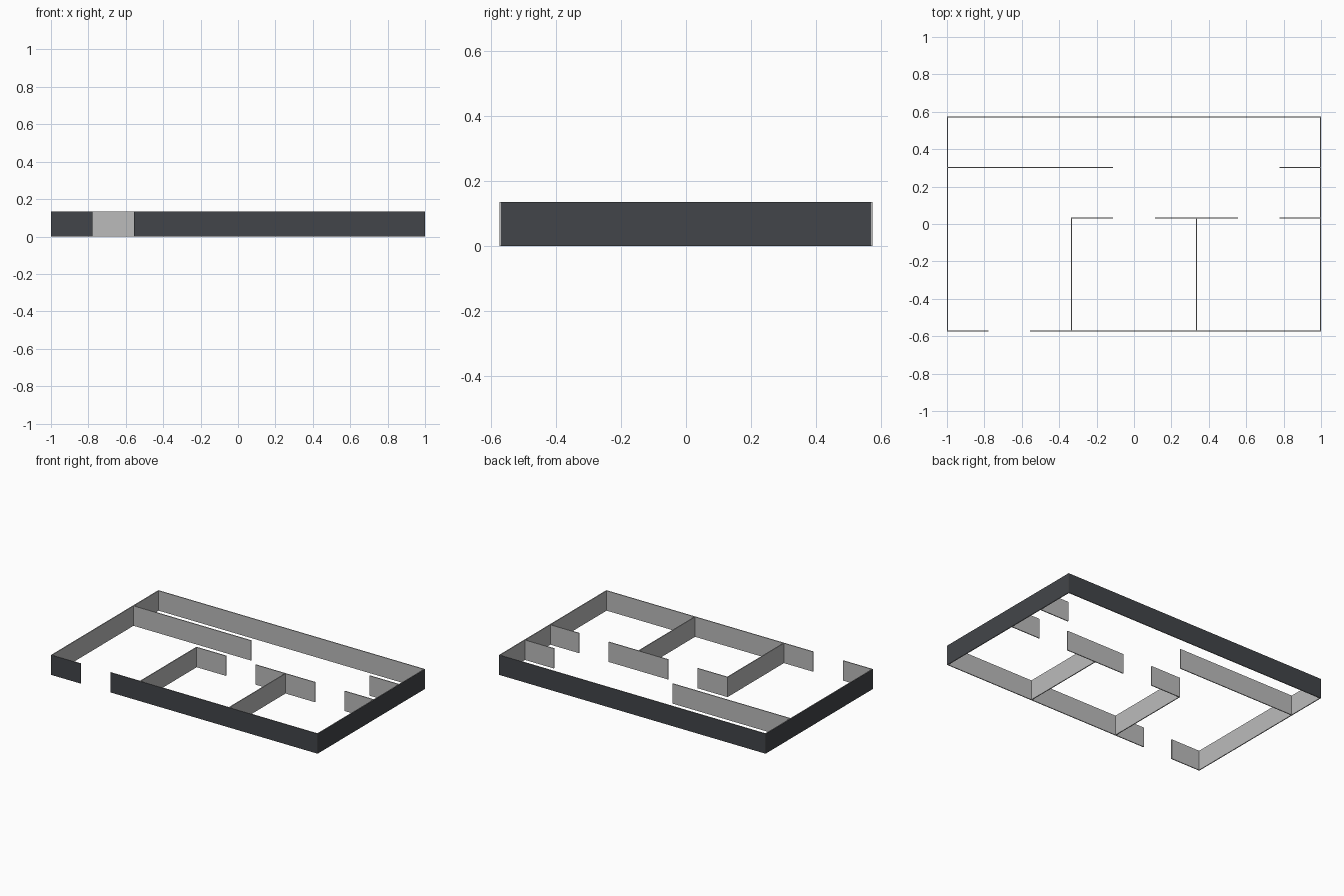
import bpy, bmesh
from mathutils import Vector

if "Cube" in bpy.data.objects:
    bpy.data.objects.remove(bpy.data.objects["Cube"])

H, T = 0.135, 0.006      # wall height and thickness
X, Y = 1.0, 0.575        # outer half sizes
U = 1 / 9                # plan module
HALL, ROOM = 0.303, 0.032  # corridor wall lines

dark = bpy.data.materials.new("outer_paint")
dark.diffuse_color = (0.055, 0.06, 0.068, 1)
dark.use_nodes = True
dark.node_tree.nodes["Principled BSDF"].inputs["Base Color"].default_value = dark.diffuse_color
grey = bpy.data.materials.new("inner_plaster")
grey.diffuse_color = (0.5, 0.5, 0.5, 1)
grey.use_nodes = True
grey.node_tree.nodes["Principled BSDF"].inputs["Base Color"].default_value = grey.diffuse_color


def wall(name, x0, x1, y0, y1, outside=None):
    """Upright slab; the face pointing outside is painted dark."""
    bm = bmesh.new()
    bmesh.ops.create_cube(bm, size=1)
    bmesh.ops.scale(bm, vec=(x1 - x0, y1 - y0, H), verts=bm.verts)
    bmesh.ops.translate(bm, vec=((x0 + x1) / 2, (y0 + y1) / 2, H / 2), verts=bm.verts)
    bm.normal_update()
    for f in bm.faces:
        if outside and f.normal.dot(Vector(outside)) > 0.9:
            f.material_index = 1
    me = bpy.data.meshes.new(name)
    bm.to_mesh(me)
    bm.free()
    me.materials.append(grey)
    me.materials.append(dark)
    bpy.context.collection.objects.link(bpy.data.objects.new(name, me))


# Outer walls, with the entrance gap at the front left
wall("back_wall", -X, X, Y - T, Y, (0, 1, 0))
wall("left_wall", -X, -X + T, -Y + T, Y - T, (-1, 0, 0))
wall("right_wall", X - T, X, -Y + T, Y - T, (1, 0, 0))
wall("front_wall_left", -X, -7 * U, -Y, -Y + T, (0, -1, 0))
wall("front_wall_right", -5 * U, X, -Y, -Y + T, (0, -1, 0))

# Partitions along x, separated by door openings
for name, y, a, b in [
    ("hall_wall_left", HALL, -X + T, -U),
    ("hall_wall_right", HALL, 7 * U, X - T),
    ("room_wall_left", ROOM, -3 * U - T / 2, -U),
    ("room_wall_middle", ROOM, U, 5 * U),
    ("room_wall_right", ROOM, 7 * U, X - T),
]:
    wall(name, a, b, y - T / 2, y + T / 2)

# Cross partitions between the front rooms
for name, x in [("cross_wall_left", -3 * U), ("cross_wall_right", 3 * U)]:
    wall(name, x - T / 2, x + T / 2, -Y + T, ROOM - T / 2)
